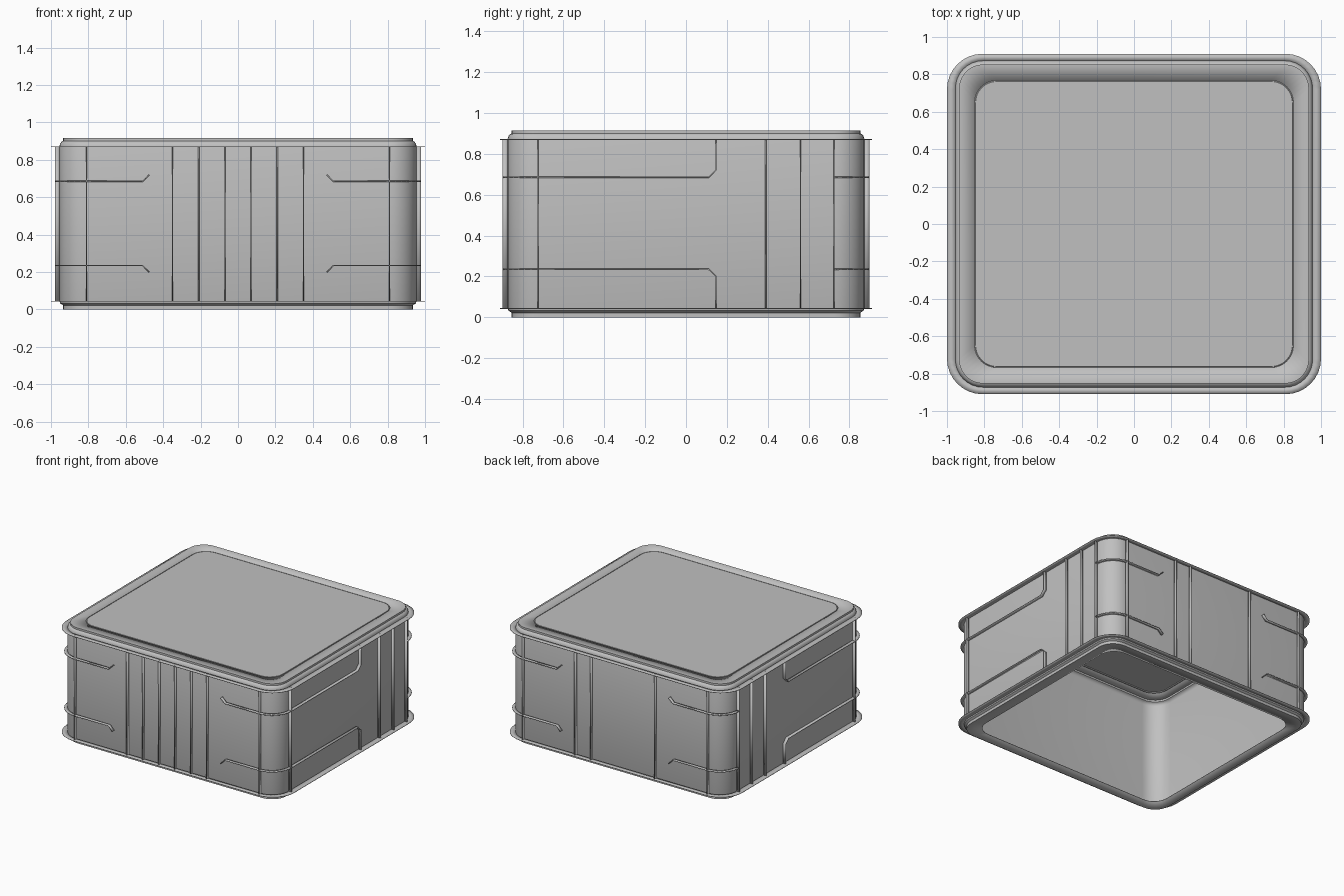
import bpy, bmesh, math
from mathutils import Vector

cube = bpy.data.objects.get("Cube")
if cube:
    bpy.data.objects.remove(cube, do_unlink=True)

grey = bpy.data.materials.new("light_grey")
grey.use_nodes = True
GREY = (0.53, 0.53, 0.53, 1)
grey.diffuse_color = GREY
grey.node_tree.nodes["Principled BSDF"].inputs["Base Color"].default_value = GREY

WX, WY, R = 0.955, 0.873, 0.148      # wall half sizes and corner radius
Z0, Z1 = 0.045, 0.872                # lower and upper flange heights
TOP = 0.915


def outline(hx, hy, r, z, steps=8):
    """Rounded rectangle as a list of points."""
    pts = []
    for i, (sx, sy) in enumerate([(1, 1), (-1, 1), (-1, -1), (1, -1)]):
        for k in range(steps + 1):
            a = math.radians(90) * (i + k / steps)
            pts.append(Vector((sx * (hx - r) + r * math.cos(a),
                               sy * (hy - r) + r * math.sin(a), z)))
    return pts


def finish(bm, name, thickness=0.0, offset=-1):
    mesh = bpy.data.meshes.new(name)
    bm.to_mesh(mesh)
    bm.free()
    obj = bpy.data.objects.new(name, mesh)
    bpy.context.collection.objects.link(obj)
    mesh.materials.append(grey)
    if thickness:
        mod = obj.modifiers.new("thickness", "SOLIDIFY")
        mod.thickness, mod.offset = thickness, offset
    bpy.ops.object.select_all(action="DESELECT")
    obj.select_set(True)
    bpy.context.view_layer.objects.active = obj
    bpy.ops.object.shade_smooth_by_angle(angle=math.radians(35))
    return obj


def loft(name, sections, thickness, cap=False):
    """Skin a stack of rounded rectangles given as (hx, hy, r, z)."""
    bm = bmesh.new()
    rings = [[bm.verts.new(p) for p in outline(*s)] for s in sections]
    n = len(rings[0])
    for a, b in zip(rings, rings[1:]):
        for i in range(n):
            j = (i + 1) % n
            bm.faces.new((a[i], a[j], b[j], b[i]))
    if cap:
        bm.faces.new(rings[-1])
    return finish(bm, name, thickness)


def inset(d, z):
    return (WX - d, WY - d, R - d, z)


# Shell: open bottom frame, wall, rounded upper rim and top frame
HOLE = (0.853, 0.768, 0.12)
loft("shell", [
    (*HOLE, 0.0), inset(0.02, 0.0), inset(0.02, 0.022), inset(0.004, 0.032),
    inset(0, Z0), inset(0, Z1), inset(0.004, 0.887), inset(0.012, 0.896),
    inset(0.02, 0.9), inset(0.02, TOP), (*HOLE, TOP)], 0.004)

# Top panel sitting in the frame with a shallow seam
loft("top_panel", [(*HOLE, TOP - 0.006), (0.849, 0.764, 0.116, TOP - 0.006),
                   (0.847, 0.762, 0.114, TOP)], 0.003, cap=True)

# Thin flanges around the wall
for name, z in (("lower_flange", Z0), ("upper_flange", Z1)):
    loft(name, [(1.0, 0.91, 0.19, z), (WX - 0.002, WY - 0.002, R, z)], 0.004)


def rib(name, path, depth=0.024):
    """Thin fin that follows a path of (point, outward normal) on the wall."""
    bm = bmesh.new()
    rows = [(bm.verts.new(p), bm.verts.new(p + n * depth)) for p, n in path]
    for a, b in zip(rows, rows[1:]):
        bm.faces.new((a[0], b[0], b[1], a[1]))
    finish(bm, name, 0.006, 0)


def on_front(x, z, side=-1):
    return Vector((x, side * WY, z)), Vector((0, side, 0))


def on_side(y, z, side=1):
    return Vector((side * WX, y, z)), Vector((side, 0, 0))


# Upright ribs
for x in (0.81, 0.35, 0.21, 0.07, -0.07, -0.21, -0.35, -0.81):
    rib("front_rib", [on_front(x, Z0), on_front(x, Z1)])
for x in (0.81, 0.35, 0.21, -0.35, -0.81):
    rib("back_rib", [on_front(x, Z0, 1), on_front(x, Z1, 1)])
for side in (1, -1):
    for y in (-0.725, 0.39, 0.56, 0.725):
        rib("side_rib", [on_side(y, Z0, side), on_side(y, Z1, side)])


def corner(sx, sy, z, steps=8):
    """Path points around one corner, from the front or back to the side."""
    pts = []
    for k in range(steps + 1):
        a = math.radians(90) * (1 - k / steps)
        n = Vector((sx * math.cos(a), sy * math.sin(a), 0))
        pts.append((Vector((sx * (WX - R), sy * (WY - R), z)) + n * R, n))
    return pts


# Level ribs that wrap the corners and turn towards the flanges
for sx in (1, -1):
    for z, turn, end in ((0.685, 1, Z1), (0.235, -1, Z0)):
        bend = z + turn * 0.035
        for sy, label in ((-1, "front"), (1, "back")):
            path = [on_front(sx * 0.475, bend, sy), on_front(sx * 0.51, z, sy)]
            path += corner(sx, sy, z)
            if sy < 0:
                path += [on_side(0.11, z, sx), on_side(0.147, bend, sx),
                         on_side(0.147, end, sx)]
            rib(label + "_corner_rib", path)
